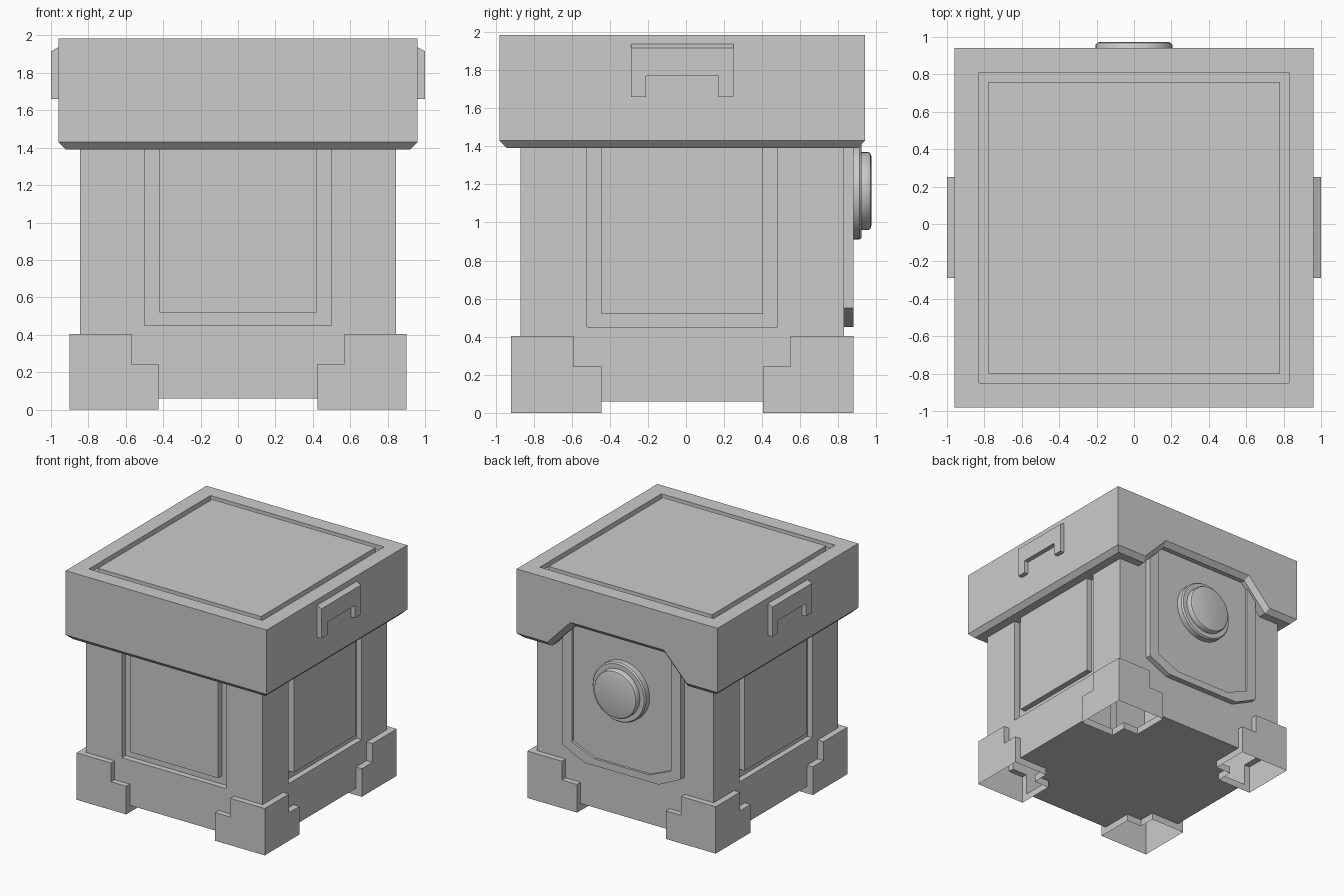
import bpy, bmesh, math
from mathutils import Vector

if "Cube" in bpy.data.objects:
    bpy.data.objects.remove(bpy.data.objects["Cube"])

CY = -0.02  # the crate is centred slightly forward of the button


def loft(name, rings):
    """Skin a stack of equal-length point rings and cap both ends."""
    bm = bmesh.new()
    vr = [[bm.verts.new(p) for p in r] for r in rings]
    n = len(vr[0])
    for a, b in zip(vr, vr[1:]):
        for i in range(n):
            j = (i + 1) % n
            bm.faces.new((a[i], a[j], b[j], b[i]))
    bm.faces.new(vr[0])
    bm.faces.new(vr[-1])
    bmesh.ops.recalc_face_normals(bm, faces=bm.faces)
    me = bpy.data.meshes.new(name)
    bm.to_mesh(me)
    bm.free()
    ob = bpy.data.objects.new(name, me)
    bpy.context.collection.objects.link(ob)
    return ob


def box(name, a, b):
    x0, x1 = sorted((a[0], b[0]))
    y0, y1 = sorted((a[1], b[1]))
    return loft(name, [[(x0, y0, z), (x1, y0, z), (x1, y1, z), (x0, y1, z)]
                       for z in sorted((a[2], b[2]))])


def boolean(ob, other, op):
    """Apply a boolean and remove the helper."""
    m = ob.modifiers.new("bool", 'BOOLEAN')
    m.operation, m.solver, m.object = op, 'EXACT', other
    bpy.context.view_layer.update()
    dg = bpy.context.evaluated_depsgraph_get()
    me = bpy.data.meshes.new_from_object(ob.evaluated_get(dg))
    ob.modifiers.clear()
    ob.data = me
    bpy.data.objects.remove(other)


# Body with a recess for a panel on the front and both sides
body = box("body", (-0.845, CY - 0.85, 0.06), (0.845, CY + 0.85, 1.7))
D = 0.05
boolean(body, box("cut", (-0.5, CY - 1, 0.45), (0.5, CY - 0.85 + D, 1.6)), 'DIFFERENCE')
for s in (-1, 1):
    boolean(body, box("cut", (s * (0.845 - D), CY - 0.5, 0.45), (s, CY + 0.5, 1.6)), 'DIFFERENCE')

# Stepped corner feet, merged into the body and open underneath
for sx in (-1, 1):
    for sy in (-1, 1):
        def P(u, v, z):
            return (sx * (0.90 - u), CY + sy * (0.90 - v), z)
        foot = box("foot", P(0, 0, 0), P(0.475, 0.475, 0.405))
        boolean(foot, box("cut", P(0.33, -0.1, 0.243), P(0.6, 0.6, 0.5)), 'DIFFERENCE')
        boolean(foot, box("cut", P(-0.1, 0.33, 0.243), P(0.6, 0.6, 0.5)), 'DIFFERENCE')
        boolean(foot, box("cut", P(0.33, 0.33, -0.1), P(0.6, 0.6, 0.6)), 'DIFFERENCE')
        boolean(body, foot, 'UNION')
bm = bmesh.new()
bm.from_mesh(body.data)
under = [f for f in bm.faces if f.calc_center_median().z < 0.001]
bmesh.ops.delete(bm, geom=under, context='FACES')
bm.to_mesh(body.data)
bm.free()

# Flush panels standing in the recesses, leaving a groove around them
box("front_panel", (-0.42, CY - 0.85, 0.52), (0.42, CY - 0.78, 1.5))
for s, side in ((-1, "left"), (1, "right")):
    box(side + "_panel", (s * 0.845, CY - 0.425, 0.52), (s * 0.78, CY + 0.425, 1.5))

# Lid: chamfered lower edge, top band, groove and raised centre
rings = []
for h, z in ((0.92, 1.39), (0.96, 1.43), (0.96, 1.935), (0.96, 1.985),
             (0.83, 1.985), (0.83, 1.945), (0.78, 1.945), (0.78, 1.985)):
    rings.append([(-h, CY - h, z), (h, CY - h, z), (h, CY + h, z), (-h, CY + h, z)])
lid = loft("lid", rings)

# Notch in the back of the lid, with the chamfer following it
cut = []
for y, d in ((0.825, 0), (0.90, 0), (1.0, 0.1)):
    w, t, b = 0.43 + 0.41 * d, 1.62 + d, 0.83 + 1.41 * d
    cut.append([(-b, y, 1.2), (-w, y, t), (w, y, t), (b, y, 1.2)])
boolean(lid, loft("notch_cut", cut), 'DIFFERENCE')


# Cut-corner back plate with a shallow inset
def plate_ring(y, w, low, side, top):
    c = w - 0.21
    return [(-w, y, top), (-w, y, side), (-c, y, low), (c, y, low), (w, y, side), (w, y, top)]


loft("back_plate", [plate_ring(0.80, 0.565, 0.45, 0.55, 1.70),
                    plate_ring(0.88, 0.565, 0.45, 0.55, 1.70),
                    plate_ring(0.88, 0.475, 0.51, 0.60, 1.68),
                    plate_ring(0.86, 0.475, 0.51, 0.60, 1.68)])

# Round two-step button
N = 40
rings = []
for r, y in ((0.255, 0.85), (0.255, 0.91), (0.245, 0.922), (0.205, 0.922),
             (0.205, 0.958), (0.198, 0.968), (0.183, 0.973)):
    rings.append([(r * math.cos(2 * math.pi * i / N), y, 1.165 + r * math.sin(2 * math.pi * i / N))
                  for i in range(N)])
button = loft("button", rings)
bpy.context.view_layer.objects.active = button
button.select_set(True)
bpy.ops.object.shade_smooth_by_angle(angle=math.radians(35))

# U-shaped side handles with a sloped top edge
for s, side in ((-1, "left"), (1, "right")):
    prof = [(0.93, 1.66), (1.0, 1.66), (1.0, 1.915), (0.96, 1.937), (0.93, 1.937)]
    handle = loft(side + "_handle", [[(s * x, y, z) for x, z in prof]
                                     for y in (CY - 0.27, CY + 0.27)])
    boolean(handle, box("cut", (s * 0.9, CY - 0.19, 1.6), (s * 1.1, CY + 0.19, 1.77)), 'DIFFERENCE')
